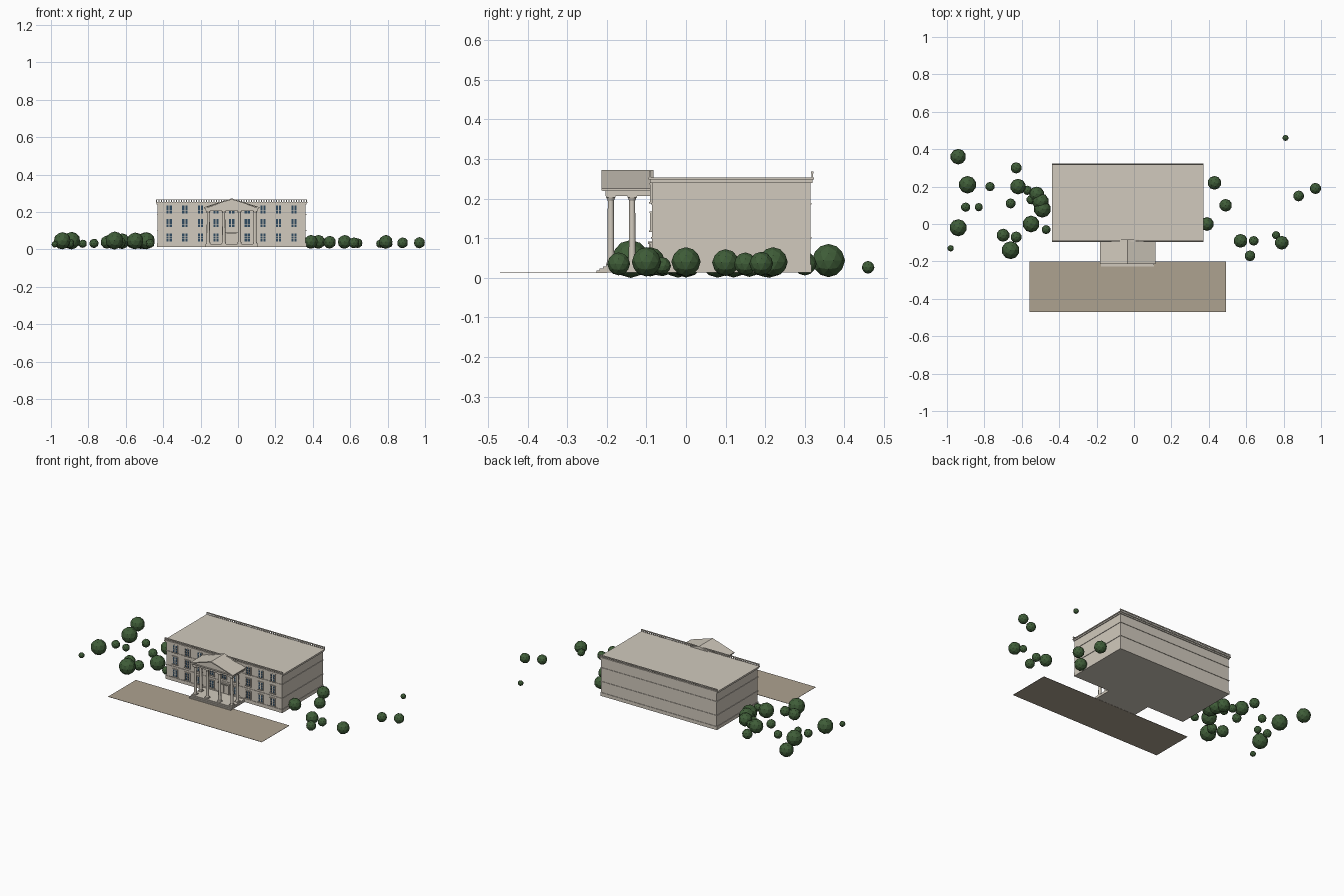
import bpy, bmesh
from mathutils import Matrix, Vector

if "Cube" in bpy.data.objects:
    bpy.data.objects.remove(bpy.data.objects["Cube"], do_unlink=True)


def material(name, rgb):
    m = bpy.data.materials.new(name)
    m.use_nodes = True
    m.diffuse_color = (*rgb, 1)
    m.node_tree.nodes["Principled BSDF"].inputs["Base Color"].default_value = (*rgb, 1)
    return m


STONE = material("cream stone", (0.64, 0.59, 0.51))
GLASS = material("dark blue glass", (0.03, 0.07, 0.12))
PAVING = material("tan paving", (0.42, 0.36, 0.28))
LEAF = material("dark green leaves", (0.05, 0.11, 0.04))

CX = -0.034                      # centre line of the building
FRONT, BACK = -0.086, 0.314      # main wall planes
HALF = 0.396                     # half width of the walls


def finish(name, bm, mat, smooth=False):
    bmesh.ops.recalc_face_normals(bm, faces=bm.faces)
    mesh = bpy.data.meshes.new(name)
    bm.to_mesh(mesh)
    bm.free()
    mesh.materials.append(mat)
    ob = bpy.data.objects.new(name, mesh)
    bpy.context.collection.objects.link(ob)
    if smooth:
        bpy.ops.object.select_all(action="DESELECT")
        ob.select_set(True)
        bpy.context.view_layer.objects.active = ob
        bpy.ops.object.shade_smooth_by_angle()
    return ob


def box(bm, x0, x1, y0, y1, z0, z1):
    """Box from its limits; x is measured from the building's centre line."""
    centre = Vector((CX + (x0 + x1) / 2, (y0 + y1) / 2, (z0 + z1) / 2))
    size = Matrix.Diagonal((x1 - x0, y1 - y0, z1 - z0, 1))
    bmesh.ops.create_cube(bm, size=1, matrix=Matrix.Translation(centre) @ size)


def ring(bm, out, z0, z1):
    """Course of stone standing proud of the main walls."""
    box(bm, -HALF - out, HALF + out, FRONT - out, BACK + out, z0, z1)


def prism(bm, profile, y0, y1):
    """Extrude an x-z profile along y."""
    verts = [bm.verts.new((CX + x, y0, z)) for x, z in profile]
    face = bm.faces.new(verts)
    ext = bmesh.ops.extrude_face_region(bm, geom=[face])["geom"]
    bmesh.ops.translate(bm, vec=(0, y1 - y0, 0),
                        verts=[v for v in ext if isinstance(v, bmesh.types.BMVert)])


# Main block
bm = bmesh.new()
ring(bm, 0, 0.013, 0.242)
finish("main_walls", bm, STONE)

bm = bmesh.new()
ring(bm, 0.003, 0.013, 0.034)
for z in (0.101, 0.187):
    ring(bm, 0.003, z - 0.002, z + 0.002)
finish("plinth_and_bands", bm, STONE)

bm = bmesh.new()
ring(bm, 0.005, 0.24, 0.248)
ring(bm, 0.009, 0.248, 0.254)
finish("cornice_and_roof", bm, STONE)

# Balustrades along the front and back edges
bm = bmesh.new()
for y in (FRONT - 0.005, BACK + 0.005):
    box(bm, -HALF - 0.008, HALF + 0.008, y - 0.003, y + 0.003, 0.263, 0.268)
    count = 60
    for i in range(count + 1):
        x = (i / count * 2 - 1) * (HALF + 0.005)
        box(bm, x - 0.003, x + 0.003, y - 0.002, y + 0.002, 0.253, 0.264)
finish("balustrades", bm, STONE)

# Windows: nine bays on three floors, the door taking the middle of the lowest
glass, trim = bmesh.new(), bmesh.new()
W, H = 0.016, 0.022
for floor, zc in enumerate((0.064, 0.142, 0.214)):
    for bay in range(-4, 5):
        if floor == 0 and bay == 0:
            continue
        x = bay * 0.0835
        box(glass, x - W, x + W, FRONT - 0.002, FRONT + 0.002, zc - H, zc + H)
        for s in (-1, 1):
            box(trim, x + s * W - 0.002, x + s * W + 0.002,
                FRONT - 0.005, FRONT, zc - H, zc + H)
        box(trim, x - 0.0025, x + 0.0025, FRONT - 0.004, FRONT, zc - H, zc + H)
        for t in (-0.33, 0.33):
            box(trim, x - W, x + W, FRONT - 0.0035, FRONT,
                zc + t * H - 0.001, zc + t * H + 0.001)
        box(trim, x - W - 0.004, x + W + 0.004, FRONT - 0.008, FRONT, zc - H - 0.004, zc - H)
        box(trim, x - W - 0.003, x + W + 0.003, FRONT - 0.006, FRONT, zc + H, zc + H + 0.004)
finish("window_glass", glass, GLASS)
finish("window_frames", trim, STONE)

# Door with its surround
bm = bmesh.new()
for s in (-1, 1):
    box(bm, s * 0.031 - 0.004, s * 0.031 + 0.004, FRONT - 0.008, FRONT, 0.03, 0.086)
    box(bm, s * 0.013 - 0.011, s * 0.013 + 0.011, FRONT - 0.004, FRONT, 0.03, 0.08)
box(bm, -0.038, 0.038, FRONT - 0.01, FRONT, 0.086, 0.092)
finish("door", bm, STONE)

# Portico floor and steps
bm = bmesh.new()
for i in range(3):
    y = -0.226 + i * 0.008
    box(bm, -0.142 + i * 0.001, 0.142 - i * 0.001, y, FRONT, 0.013, 0.019 + i * 0.005)
finish("portico_steps", bm, STONE)

# Columns: four across the front and one behind each corner
bm = bmesh.new()
spots = [(s * x, -0.19) for s in (-1, 1) for x in (0.042, 0.125)]
spots += [(s * 0.125, -0.136) for s in (-1, 1)]
Z0, Z1 = 0.029, 0.208
for x, y in spots:
    box(bm, x - 0.012, x + 0.012, y - 0.012, y + 0.012, Z0, Z0 + 0.005)
    box(bm, x - 0.012, x + 0.012, y - 0.012, y + 0.012, Z1 - 0.005, Z1)
    for r0, r1, a, b in ((0.011, 0.010, Z0 + 0.005, Z0 + 0.011),
                         (0.009, 0.0075, Z0 + 0.011, Z1 - 0.014),
                         (0.0075, 0.011, Z1 - 0.014, Z1 - 0.005)):
        bmesh.ops.create_cone(bm, cap_ends=True, segments=16, radius1=r0, radius2=r1, depth=b - a,
                              matrix=Matrix.Translation((CX + x, y, (a + b) / 2)))
finish("portico_columns", bm, STONE, smooth=True)

# Entablature, gable and sloping roof slabs
bm = bmesh.new()
box(bm, -0.14, 0.14, -0.203, FRONT, 0.207, 0.219)
box(bm, -0.147, 0.147, -0.211, FRONT, 0.219, 0.224)
finish("portico_entablature", bm, STONE)

bm = bmesh.new()
prism(bm, [(-0.135, 0.223), (0.135, 0.223), (0, 0.268)], -0.203, -0.082)
finish("portico_gable", bm, STONE)

bm = bmesh.new()
for s in (-1, 1):
    prism(bm, [(s * 0.148, 0.221), (s * 0.148, 0.226), (0, 0.273), (0, 0.266)],
          -0.213, -0.082)
finish("portico_roof", bm, STONE)

# Forecourt
bm = bmesh.new()
box(bm, -0.526, 0.526, -0.47, -0.2, 0.012, 0.0135)
finish("forecourt", bm, PAVING)

# Bushes: x, y, radius, in hundredths of a unit
BUSHES = [
    (-94, 36, 4.2), (-89, 21, 4.7), (-77, 20, 2.5), (-90, 9, 2.5), (-83, 9, 2.2),
    (-94, -2, 4.6), (-98, -13, 1.7), (-63, 30, 3), (-62, 20, 4.2), (-66, 11, 2.7),
    (-52, 16, 4), (-55, 13, 2.5), (-50, 12, 4.5), (-49, 8, 4.6), (-55, 0, 4.5),
    (-47, -3, 2.4), (-70, -6, 3.5), (-63, -7, 3), (-66, -14, 4.8), (-57, 18, 2.5),
    (43, 22, 3.7), (49, 10, 3.4), (39, 0, 3.7), (57, -9, 3.7), (64, -9, 2.6),
    (62, -17, 2.9), (81, 46, 1.6), (88, 15, 2.9), (97, 19, 3), (76, -6, 2.2), (79, -10, 3.7),
]
bm = bmesh.new()
for x, y, r in BUSHES:
    r /= 100
    bmesh.ops.create_icosphere(bm, subdivisions=2, radius=r, matrix=Matrix.Translation(
        (x / 100, y / 100, 0.016 + 0.66 * r)))
finish("bushes", bm, LEAF)
